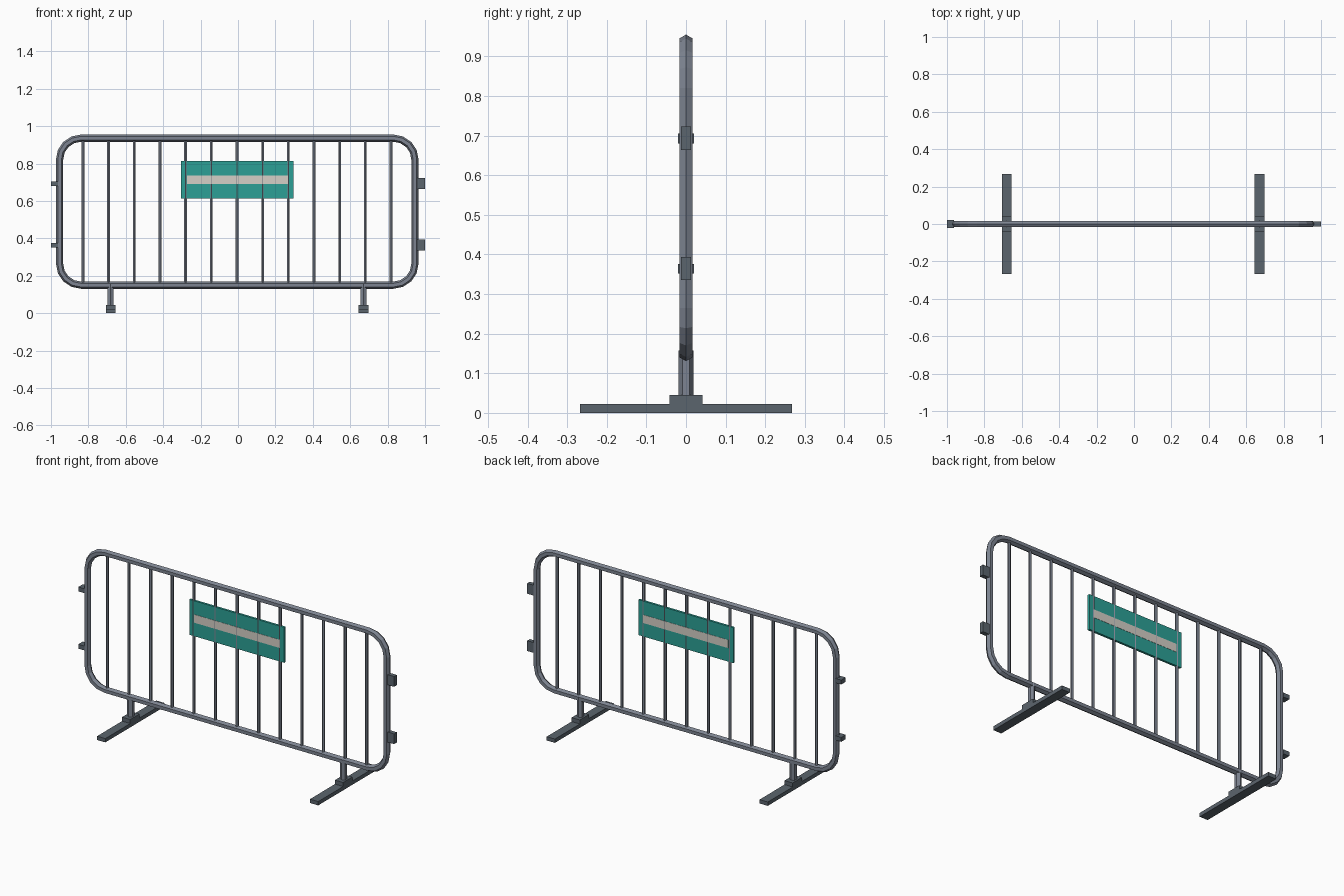
import bpy, bmesh, math
from mathutils import Matrix

if "Cube" in bpy.data.objects:
    bpy.data.objects.remove(bpy.data.objects["Cube"])


def material(name, rgb):
    m = bpy.data.materials.new(name)
    m.diffuse_color = (*rgb, 1)
    m.use_nodes = True
    m.node_tree.nodes["Principled BSDF"].inputs["Base Color"].default_value = m.diffuse_color
    return m


STEEL = material("steel", (0.205, 0.231, 0.283))
DARK = material("dark_steel", (0.105, 0.130, 0.155))
TEAL = material("teal", (0.025, 0.352, 0.305))
PALE = material("pale_stripe", (0.66, 0.63, 0.57))


def finish(name, bm, mat):
    bmesh.ops.recalc_face_normals(bm, faces=bm.faces)
    me = bpy.data.meshes.new(name)
    bm.to_mesh(me)
    bm.free()
    me.materials.append(mat)
    ob = bpy.data.objects.new(name, me)
    bpy.context.collection.objects.link(ob)
    return ob


def box(name, x0, x1, y, z0, z1, mat):
    """Box symmetric about y = 0 with half depth y."""
    bm = bmesh.new()
    m = Matrix.Translation(((x0 + x1) / 2, 0, (z0 + z1) / 2)) @ \
        Matrix.Diagonal((x1 - x0, 2 * y, z1 - z0, 1))
    bmesh.ops.create_cube(bm, size=1, matrix=m)
    return finish(name, bm, mat)


def rod(name, x, z0, z1, r, mat, sides=6):
    bm = bmesh.new()
    bmesh.ops.create_cone(bm, cap_ends=True, segments=sides, radius1=r, radius2=r,
                          depth=z1 - z0, matrix=Matrix.Translation((x, 0, (z0 + z1) / 2)))
    return finish(name, bm, mat)


CX = -0.004                    # centre of the panel between the uneven hooks
Z0, Z1 = 0.15, 0.936           # centre lines of bottom and top rail
HALF, RAD, SEG, R = 0.95, 0.115, 4, 0.0193

# Outer frame: hexagonal tube swept round a rounded rectangle
bm = bmesh.new()
rings = []
for q, (sx, sz) in enumerate([(1, 1), (-1, 1), (-1, -1), (1, -1)]):
    cx = CX + sx * (HALF - RAD)
    cz = Z1 - RAD if sz > 0 else Z0 + RAD
    for i in range(SEG + 1):
        a = math.pi / 2 * (q + i / SEG)
        ring = []
        for k in range(6):
            t = math.pi / 3 * k
            d = RAD + R * math.cos(t)
            ring.append(bm.verts.new((cx + d * math.cos(a), R * math.sin(t),
                                      cz + d * math.sin(a))))
        rings.append(ring)
for i, a in enumerate(rings):
    b = rings[(i + 1) % len(rings)]
    for k in range(6):
        n = (k + 1) % 6
        bm.faces.new((a[k], a[n], b[n], b[k]))
finish("outer_frame", bm, STEEL)

# Thirteen upright bars
for i in range(13):
    rod(f"upright_bar_{i + 1}", -0.0055 + (i - 6) * 0.1373, Z0, Z1, 0.0085, STEEL)

# Sign panel with a pale stripe on both faces
box("sign_panel", -0.305, 0.298, 0.0065, 0.612, 0.815, TEAL)
box("sign_stripe", -0.273, 0.268, 0.0078, 0.690, 0.737, PALE)

# Feet: flat bar, socket block and post
for side, x in (("left", -0.681), ("right", 0.671)):
    box(f"{side}_foot", x - 0.026, x + 0.026, 0.268, 0, 0.022, DARK)
    box(f"{side}_foot_socket", x - 0.026, x + 0.026, 0.042, 0.022, 0.045, DARK)
    rod(f"{side}_foot_post", x, 0.04, 0.157, 0.0185, STEEL)

# Linking hooks on the left, tall loops on the right
for level, z in (("lower", 0.364), ("upper", 0.693)):
    box(f"{level}_left_hook", -1.0, -0.962, 0.0205, z - 0.0125, z + 0.0125, DARK)
    box(f"{level}_right_loop", 0.955, 1.0, 0.0122, z - 0.029, z + 0.030, DARK)
